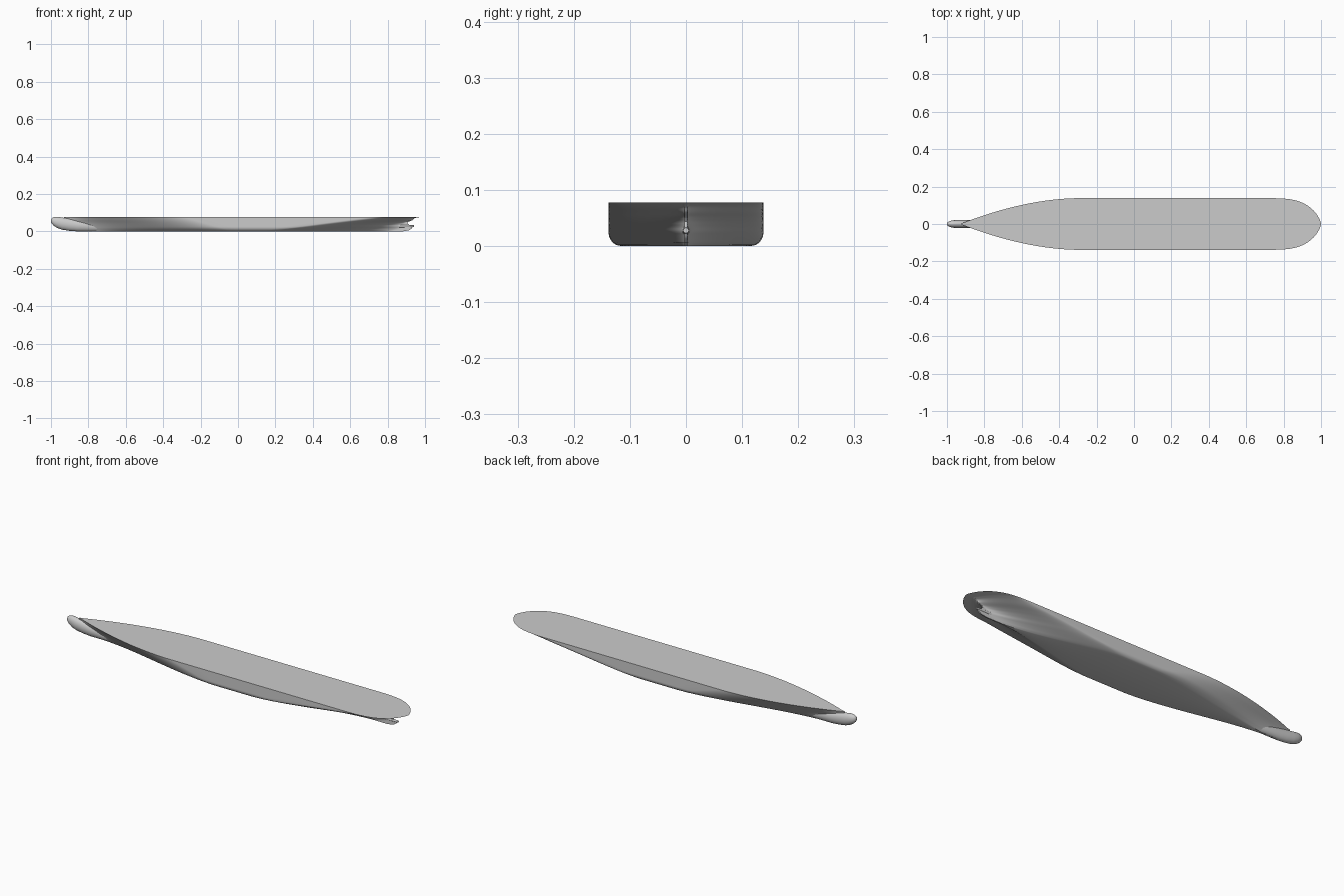
import bpy, bmesh, math

cube = bpy.data.objects.get("Cube")
if cube:
    bpy.data.objects.remove(cube, do_unlink=True)

HEIGHT, BEAM, BILGE = 0.078, 0.138, 0.024

grey = bpy.data.materials.new("hull grey")
grey.use_nodes = True
grey.diffuse_color = (0.6, 0.6, 0.6, 1)
grey.node_tree.nodes["Principled BSDF"].inputs["Base Color"].default_value = (0.6, 0.6, 0.6, 1)


def finish(bm, name, angle=40):
    bmesh.ops.recalc_face_normals(bm, faces=bm.faces)
    mesh = bpy.data.meshes.new(name)
    bm.to_mesh(mesh)
    bm.free()
    mesh.materials.append(grey)
    obj = bpy.data.objects.new(name, mesh)
    bpy.context.collection.objects.link(obj)
    bpy.ops.object.select_all(action='DESELECT')
    obj.select_set(True)
    bpy.context.view_layer.objects.active = obj
    bpy.ops.object.shade_smooth_by_angle(angle=math.radians(angle))
    return obj


def bridge(bm, a, b):
    for i in range(len(a)):
        j = (i + 1) % len(a)
        bm.faces.new((a[i], a[j], b[j], b[i]))


def interpolate(table, z):
    for a, b in zip(table, table[1:]):
        if z <= b[0]:
            t = (z - a[0]) / (b[0] - a[0])
            return [p + (q - p) * t for p, q in zip(a, b)]
    return table[-1]


# Stem and stern profile: height, bow end, stern end
ENDS = [(0, -0.86, 0.88), (0.006, -0.88, 0.915), (0.015, -0.9, 0.928),
        (0.026, -0.91, 0.935), (0.034, -0.915, 0.915), (0.044, -0.92, 0.905),
        (0.052, -0.925, 0.912), (0.06, -0.93, 0.935), (0.07, -0.93, 0.942),
        (0.075, -0.93, 0.96), (HEIGHT, -0.93, 1.0)]


def waterline(z):
    """Half outline at one height, from stern to bow."""
    _, bow, stern = interpolate(ENDS, z)
    u = z / HEIGHT
    low = max(0, BILGE - z)
    half = BEAM - BILGE + math.sqrt(BILGE ** 2 - low ** 2)
    aft, fore = 0.15 + 0.55 * u, -0.02 - 0.28 * u
    ap, aq = 1.5 + 2 * u * u, 2.2 - 1.5 * u ** 1.5
    fp, fq = 1.6 + 0.2 * u, 1.8 - 0.8 * u
    points = []
    n = 36
    for i in range(n):                      # stern run
        t = math.cos(math.pi / 2 * i / n)
        points.append((aft + (stern - aft) * t, half * (1 - t ** ap) ** aq))
    for i in range(6):                      # parallel middle
        points.append((aft + (fore - aft) * i / 6, half))
    for i in range(n + 1):                  # bow entrance
        t = i / n
        points.append((fore + (bow - fore) * t, half * (1 - t ** fp) ** fq))
    return [(x, max(y, 0.003)) for x, y in points]


# Hull lofted from stacked waterlines
bm = bmesh.new()
levels = []
for a, b in zip(ENDS, ENDS[1:]):
    levels += [a[0] + (b[0] - a[0]) * k / 3 for k in range(3)]
levels.append(HEIGHT)
rings = []
for z in levels:
    side = waterline(z)
    outline = side + [(x, -y) for x, y in reversed(side)]
    rings.append([bm.verts.new((x, y, z)) for x, y in outline])
for a, b in zip(rings, rings[1:]):
    bridge(bm, a, b)
# Flat bottom and deck
for ring in (rings[0], rings[-1]):
    last = len(ring) - 1
    for i in range(len(ring) // 2 - 1):
        bm.faces.new((ring[i], ring[i + 1], ring[last - i - 1], ring[last - i]))
finish(bm, "hull")

# Bulbous bow: position, bottom, top, half width
BULB = [(-1.0, 0.053, 0.06, 0.003), (-0.996, 0.042, 0.07, 0.01),
        (-0.985, 0.03, 0.076, 0.016), (-0.965, 0.018, 0.078, 0.02),
        (-0.94, 0.009, 0.074, 0.021), (-0.9, 0.003, 0.068, 0.021),
        (-0.86, 0, 0.062, 0.021), (-0.78, 0, 0.055, 0.02), (-0.68, 0.004, 0.04, 0.012)]
bm = bmesh.new()
rings = []
for x, bottom, top, wide in BULB:
    mid, tall = (top + bottom) / 2, (top - bottom) / 2
    angles = [2 * math.pi * k / 24 for k in range(24)]
    rings.append([bm.verts.new((x, wide * math.cos(a), mid + tall * math.sin(a))) for a in angles])
for a, b in zip(rings, rings[1:]):
    bridge(bm, a, b)
bm.faces.new(rings[0])
bm.faces.new(rings[-1])
finish(bm, "bulbous_bow", 60)

# Propeller shaft boss
bm = bmesh.new()
bmesh.ops.create_cone(bm, cap_ends=True, segments=20, radius1=0.009, radius2=0.005, depth=0.12)
for v in bm.verts:
    v.co = (v.co.z + 0.88, v.co.x, v.co.y + 0.028)
finish(bm, "shaft_boss")
